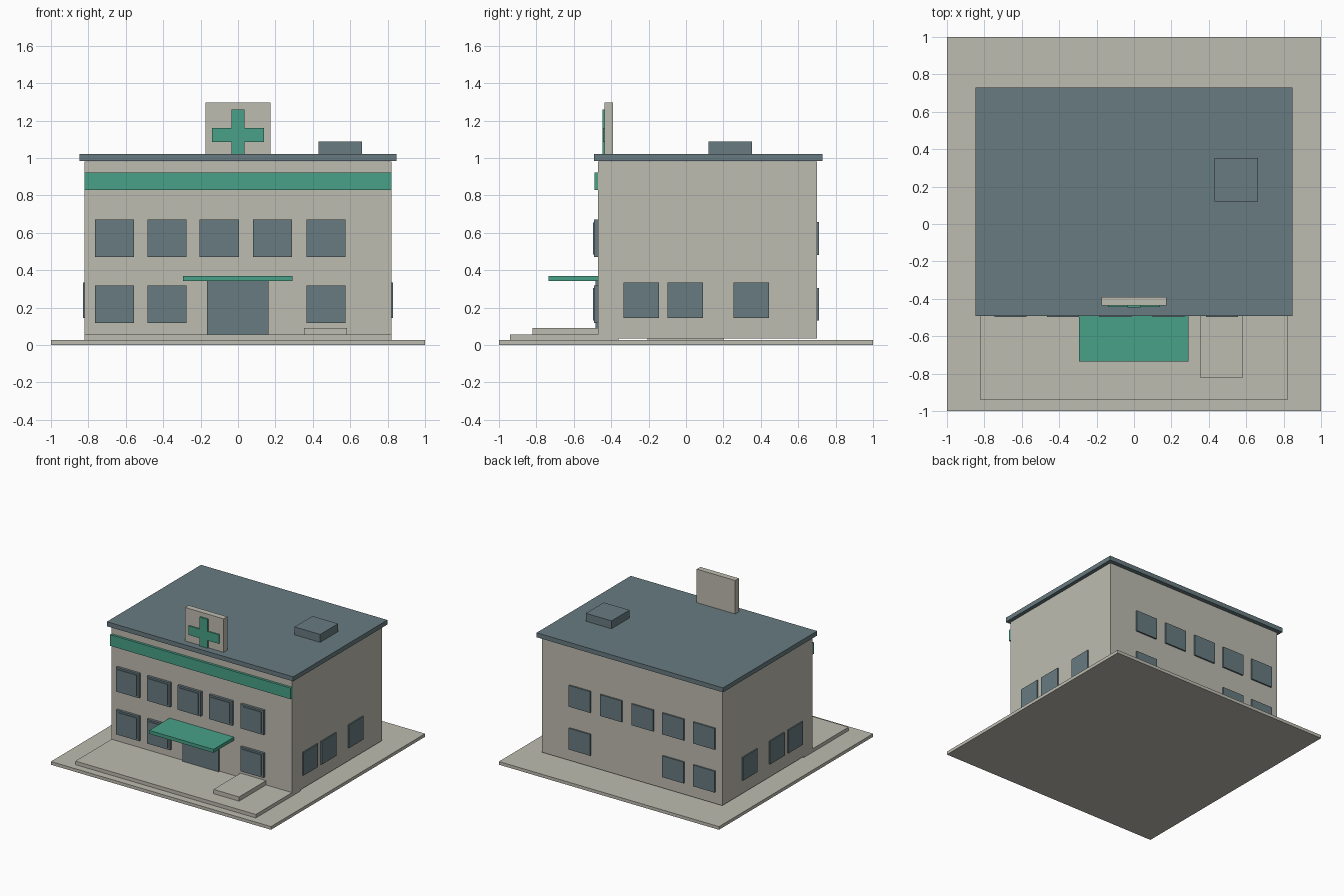
import bpy

if "Cube" in bpy.data.objects:
    bpy.data.objects.remove(bpy.data.objects["Cube"])


def srgb(r, g, b):
    f = lambda c: c / 12.92 if c <= 0.04045 else ((c + 0.055) / 1.055) ** 2.4
    return (f(r / 255), f(g / 255), f(b / 255), 1.0)


def material(name, rgb):
    m = bpy.data.materials.new(name)
    m.diffuse_color = srgb(*rgb)
    m.use_nodes = True
    m.node_tree.nodes["Principled BSDF"].inputs["Base Color"].default_value = m.diffuse_color
    return m


STONE = material("warm_grey", (190, 188, 177))
SLATE = material("slate_blue", (104, 123, 128))
GREEN = material("clinic_green", (72, 160, 136))


def box(name, x, y, z, mat):
    """Box given by its (min, max) range along each axis."""
    verts = [(a, b, c) for a in x for b in y for c in z]
    faces = [(0, 1, 3, 2), (4, 6, 7, 5), (0, 4, 5, 1),
             (2, 3, 7, 6), (0, 2, 6, 4), (1, 5, 7, 3)]
    me = bpy.data.meshes.new(name)
    me.from_pydata(verts, [], faces)
    me.materials.append(mat)
    ob = bpy.data.objects.new(name, me)
    bpy.context.collection.objects.link(ob)
    return ob


def span(centre, size):
    return (centre - size / 2, centre + size / 2)


# Ground and entrance paving
box("ground_slab", (-1, 1), (-1, 1), (0, 0.026), STONE)
box("front_terrace", (-0.82, 0.82), (-0.94, -0.36), (0.026, 0.055), STONE)
box("side_step", (0.352, 0.584), (-0.82, -0.46), (0.055, 0.09), STONE)
box("floor_pad", (-0.4, 0.4), (-0.205, 0.2), (0.026, 0.035), STONE)

# Main building and roof
box("building_walls", (-0.82, 0.82), (-0.47, 0.70), (0.036, 0.982), STONE)
box("roof_slab", (-0.847, 0.847), (-0.493, 0.73), (0.985, 1.022), SLATE)
box("roof_vent", (0.43, 0.663), (0.12, 0.353), (1.022, 1.087), SLATE)

# Front band, canopy and door
box("front_band", (-0.82, 0.82), (-0.49, -0.465), (0.83, 0.922), GREEN)
box("entrance_canopy", (-0.293, 0.292), (-0.735, -0.465), (0.342, 0.37), GREEN)
box("entrance_door", (-0.165, 0.163), (-0.485, -0.465), (0.055, 0.342), SLATE)

# Rooftop sign with cross
box("sign_board", (-0.175, 0.175), (-0.436, -0.389), (0.985, 1.297), STONE)
box("cross_upright", (-0.036, 0.036), (-0.447, -0.43), (0.99, 1.26), GREEN)
box("cross_bar", (-0.138, 0.138), (-0.445, -0.43), (1.085, 1.16), GREEN)

# Front and back windows: the lower row leaves room for the entrance
columns = (-0.66, -0.38, -0.10, 0.185, 0.47)
for row, zc, xs in (("upper", 0.57, columns),
                    ("lower", 0.218, (columns[0], columns[1], columns[4]))):
    for i, xc in enumerate(xs):
        tag = f"{row}_{i + 1}"
        box(f"front_window_frame_{tag}", span(xc, 0.21), (-0.491, -0.465), span(zc, 0.2), SLATE)
        box(f"front_window_pane_{tag}", span(xc, 0.172), (-0.497, -0.48), span(zc, 0.172), SLATE)
        box(f"back_window_{tag}", span(xc, 0.195), (0.695, 0.712), span(zc, 0.175), SLATE)

# Side windows, mirrored left and right
for side, s in (("right", 1), ("left", -1)):
    for i, yc in enumerate((-0.24, -0.003, 0.35)):
        box(f"{side}_window_{i + 1}", sorted((s * 0.81, s * 0.83)),
            span(yc, 0.19), span(0.24, 0.19), SLATE)
